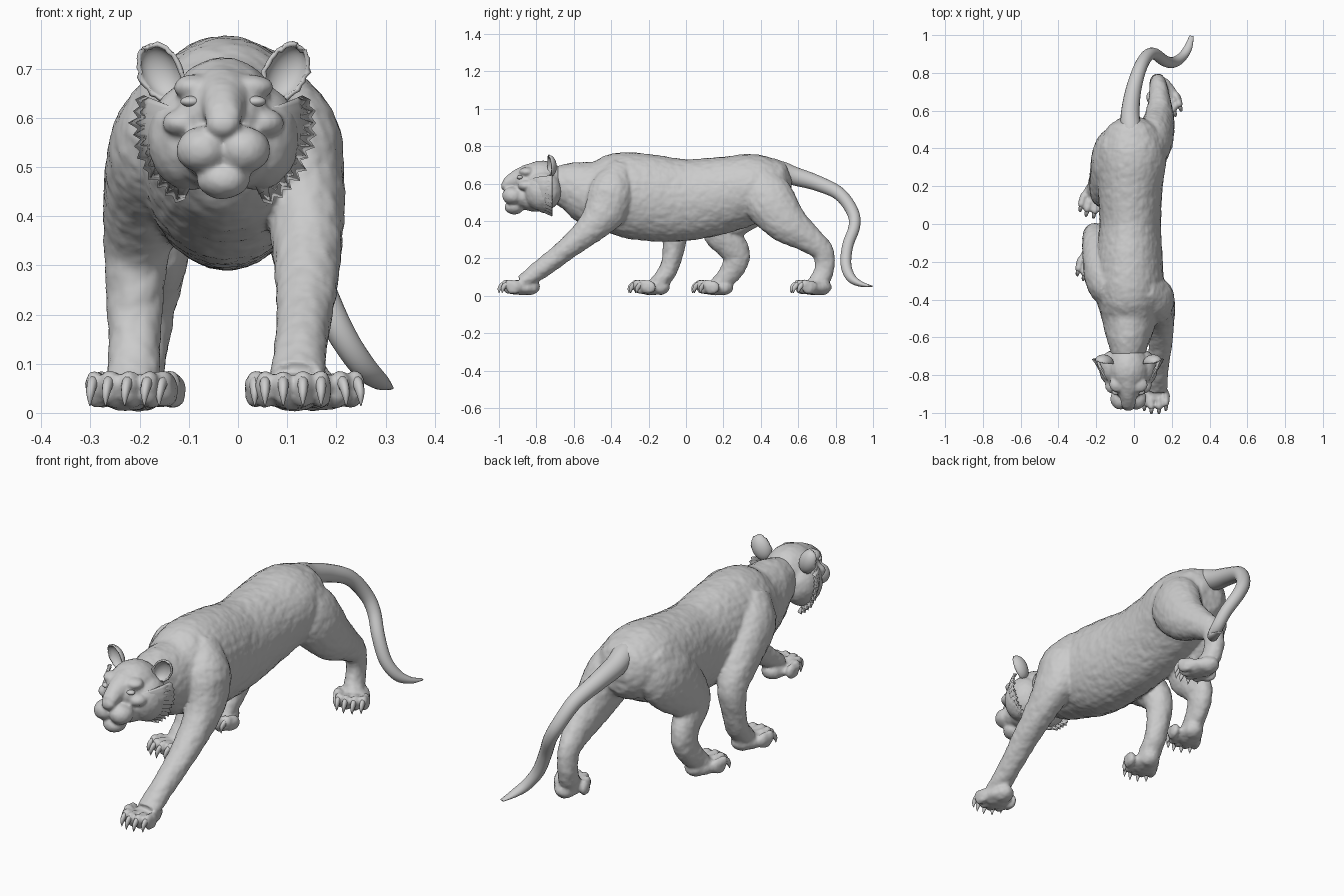
import bpy, bmesh, math, random
from mathutils import Vector, Matrix

if "Cube" in bpy.data.objects:
    bpy.data.objects.remove(bpy.data.objects["Cube"])

random.seed(4)
HX = -0.03  # head sits slightly off the centre line


def make(name, bm, voxel=0, fur=0, solid=0, soften=5):
    bmesh.ops.recalc_face_normals(bm, faces=bm.faces)
    for f in bm.faces:
        f.smooth = True
    me = bpy.data.meshes.new(name)
    bm.to_mesh(me)
    bm.free()
    ob = bpy.data.objects.new(name, me)
    bpy.context.collection.objects.link(ob)
    if voxel:
        m = ob.modifiers.new("Fuse", 'REMESH')
        m.mode, m.voxel_size, m.use_smooth_shade = 'VOXEL', voxel, True
        m = ob.modifiers.new("Soften", 'SMOOTH')
        m.factor, m.iterations = 0.5, soften
    if fur:
        tex = bpy.data.textures.new(name + "_fur", 'CLOUDS')
        tex.noise_scale = 0.035
        m = ob.modifiers.new("Fur", 'DISPLACE')
        m.texture, m.strength, m.mid_level = tex, fur, 0.5
    if solid:
        m = ob.modifiers.new("Thickness", 'SOLIDIFY')
        m.thickness, m.offset = solid, 0
    return ob


def loft(bm, secs, sides=20, steps=5, mat=Matrix()):
    """Tube through (x, y, z, half width, half height) sections."""
    pts = [mat @ Vector(s[:3]) for s in secs]
    P = [Vector((*p, s[3], s[4])) for p, s in zip(pts, secs)]
    path = []
    for i in range(len(P) - 1):
        a, b, c, d = P[max(i - 1, 0)], P[i], P[i + 1], P[min(i + 2, len(P) - 1)]
        for k in range(steps):
            t = k / steps
            path.append(0.5 * (2 * b + (c - a) * t + (2 * a - 5 * b + 4 * c - d) * t * t
                               + (3 * b - a - 3 * c + d) * t ** 3))
    path.append(P[-1])
    rings = []
    for i, p in enumerate(path):
        t = Vector((path[min(i + 1, len(path) - 1)] - path[max(i - 1, 0)])[:3]).normalized()
        side = Vector((1, 0, 0))
        side = (side - t * side.dot(t)).normalized()
        up = side.cross(t)
        ring = []
        for k in range(sides):
            a = 2 * math.pi * k / sides
            ring.append(bm.verts.new(Vector(p[:3]) + side * math.cos(a) * p[3] + up * math.sin(a) * p[4]))
        rings.append(ring)
    for r, q in zip(rings, rings[1:]):
        for k in range(sides):
            j = (k + 1) % sides
            bm.faces.new((r[k], r[j], q[j], q[k]))
    bm.faces.new(rings[0])
    bm.faces.new(rings[-1])


def ball(bm, loc, size, mat=Matrix()):
    m = mat @ Matrix.Translation(loc) @ Matrix.Diagonal((*size, 1))
    bmesh.ops.create_uvsphere(bm, u_segments=24, v_segments=14, radius=1, matrix=m)


# torso and neck
body = bmesh.new()
loft(body, [(-.035, -.74, .60, .07, .08), (-.03, -.62, .585, .112, .132), (-.025, -.50, .55, .147, .18),
            (-.025, -.36, .545, .18, .222), (-.025, -.20, .525, .178, .232), (-.02, 0, .512, .163, .218),
            (-.02, .20, .54, .172, .204), (-.01, .36, .575, .182, .185), (-.01, .46, .58, .158, .155),
            (-.01, .52, .57, .12, .125), (-.01, .56, .565, .06, .07)], 32)

# legs, shoulder or hip down to ankle
loft(body, [(.06, -.33, .69, .05, .07), (.10, -.39, .57, .105, .12), (.13, -.43, .46, .088, .115),
            (.14, -.50, .37, .075, .085), (.14, -.62, .265, .064, .060), (.13, -.76, .155, .054, .052),
            (.12, -.875, .07, .056, .042)])
loft(body, [(-.11, -.36, .67, .07, .08), (-.15, -.30, .56, .105, .125), (-.185, -.16, .45, .09, .10),
            (-.205, -.07, .34, .068, .075), (-.21, -.07, .23, .058, .055), (-.21, -.10, .13, .053, .05),
            (-.215, -.16, .055, .055, .045)])
loft(body, [(-.09, .41, .66, .07, .09), (-.13, .36, .55, .09, .15), (-.155, .24, .43, .08, .13),
            (-.165, .185, .35, .07, .10), (-.17, .235, .28, .06, .085), (-.18, .27, .21, .052, .074),
            (-.19, .24, .13, .047, .06), (-.205, .17, .055, .05, .045)])
loft(body, [(.06, .36, .66, .07, .09), (.10, .43, .53, .1, .14), (.13, .53, .40, .085, .115),
            (.135, .64, .315, .062, .08), (.13, .725, .245, .047, .06), (.125, .742, .17, .043, .054),
            (.13, .725, .10, .044, .052), (.148, .68, .05, .05, .045)])

# paws with toes, and separate claws
claws = bmesh.new()
for x, y, yaw, inner in ((.112, -.835, 0, -1), (-.21, -.14, -14, 1), (-.195, .20, -14, 1), (.15, .725, 18, -1)):
    m = Matrix.Translation((x, y, 0)) @ Matrix.Rotation(math.radians(yaw), 4, 'Z')
    ball(body, (0, -.045, .042), (.064, .085, .038), m)
    ball(body, (0, .0, .045), (.050, .055, .041), m)
    toes = [(-.057, -.085), (-.02, -.102), (.02, -.102), (.057, -.085), (inner * .078, -.045)]
    for tx, ty in toes:
        ball(body, (tx, ty, .046), (.021, .044, .038), m)
        ball(body, (tx, ty - .025, .060), (.019, .024, .028), m)
        loft(claws, [(tx, ty - .025, .062, .012, .015), (tx, ty - .045, .057, .011, .015),
                     (tx, ty - .06, .038, .008, .011), (tx, ty - .063, .014, .001, .001)], 10, 4, m)
make("body_and_legs", body, voxel=.008, fur=.007)
make("claws", claws)

# tail
tail = bmesh.new()
loft(tail, [(-.01, .40, .66, .06, .05), (-.015, .49, .672, .055, .052), (-.02, .58, .64, .05, .05),
            (-.005, .70, .603, .042, .042), (.03, .82, .545, .036, .036), (.07, .89, .45, .033, .033),
            (.11, .90, .37, .031, .031), (.16, .865, .27, .030, .030), (.205, .855, .17, .029, .029),
            (.25, .88, .10, .026, .026), (.285, .93, .065, .022, .016), (.305, .995, .05, .012, .004)], 18, 6)
make("tail", tail)

# head
head = bmesh.new()
ball(head, (HX, -.77, .60), (.114, .135, .123))
ball(head, (HX, -.85, .605), (.092, .075, .075))
ball(head, (HX, -.87, .53), (.088, .088, .064))
ball(head, (HX, -.80, .51), (.094, .11, .06))
loft(head, [(HX, -.80, .665, .065, .05), (HX, -.86, .65, .056, .047), (HX, -.92, .62, .044, .042),
            (HX, -.965, .597, .036, .029)])
ball(head, (HX, -.965, .588), (.036, .024, .028))
ball(head, (HX, -.918, .474), (.054, .052, .039))
for s in (-1, 1):
    ball(head, (HX + s * .07, -.765, .56), (.085, .10, .108))
    ball(head, (HX + s * .042, -.925, .535), (.054, .058, .048))
    ball(head, (HX + s * .055, -.85, .662), (.048, .042, .026))
    ball(head, (HX + s * .075, -.855, .59), (.05, .045, .03))
make("head", head, voxel=.006, fur=.004, soften=12)

# eyes
eyes = bmesh.new()
for s in (-1, 1):
    ball(eyes, (HX + s * .066, -.887, .633), (.021, .018, .011),)
make("eyes", eyes)

# cupped ears with ragged rims
ears = bmesh.new()
for s in (-1, 1):
    m = (Matrix.Translation((HX + s * .128, -.73, .693)) @ Matrix.Rotation(s * math.radians(28), 4, 'Y')
         @ Matrix.Rotation(s * math.radians(15), 4, 'Z'))
    ear = bmesh.ops.create_uvsphere(ears, u_segments=28, v_segments=18, radius=1)["verts"]
    bmesh.ops.delete(ears, geom=[v for v in ear if v.co.y < -.05], context='VERTS')
    for v in [v for v in ear if v.is_valid]:
        k = 1 + (random.uniform(-.10, .12) if v.co.y < .05 else 0)
        v.co = m @ Vector((v.co.x * .042 * k, v.co.y * .034, v.co.z * .058 * k))
make("ears", ears, solid=.008)

# jagged cheek ruff, two overlapping layers each side
ruff = bmesh.new()
N = 22
for s in (-1, 1):
    for layer in range(2):
        rows = []
        for i in range(N + 1):
            a = math.radians(20 - 82 * i / N)
            tip = .174 + (.012 if i % 2 else -.002) + random.uniform(-.005, .005) - layer * .012
            rows.append([ruff.verts.new((HX + s * r * math.cos(a), y - layer * .014, .585 + r * math.sin(a)))
                         for r, y in ((.09, -.835), (.128, -.80), (.155, -.755), (tip, -.715))])
        for p, q in zip(rows, rows[1:]):
            for k in range(3):
                ruff.faces.new((p[k], p[k + 1], q[k + 1], q[k]))
make("cheek_ruff", ruff, solid=.008)
